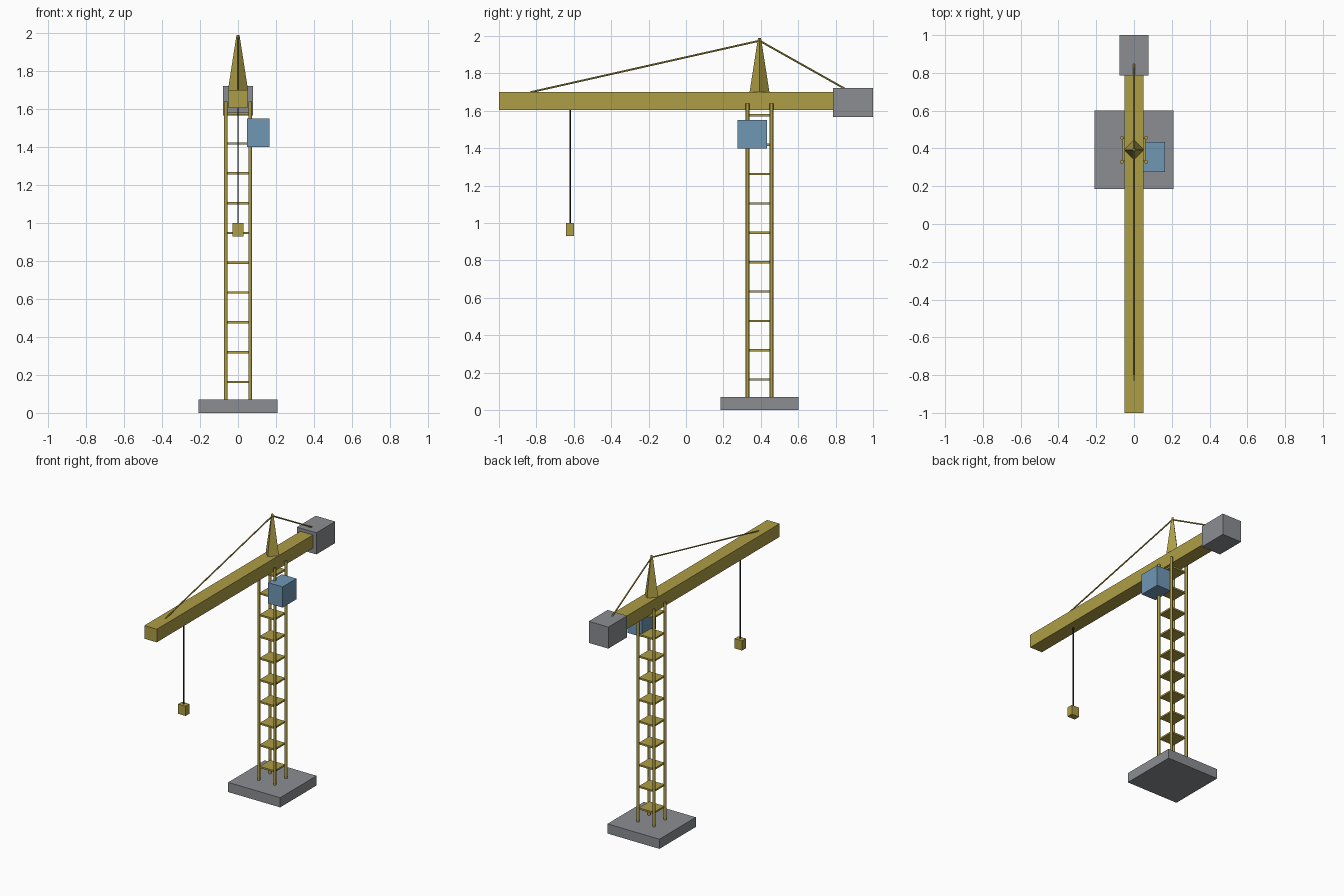
import bpy
from mathutils import Vector

default = bpy.data.objects.get("Cube")
if default:
    bpy.data.objects.remove(default, do_unlink=True)


def material(name, rgb):
    mat = bpy.data.materials.new(name)
    mat.use_nodes = True
    mat.diffuse_color = (*rgb, 1)
    mat.node_tree.nodes["Principled BSDF"].inputs["Base Color"].default_value = (*rgb, 1)
    return mat


YELLOW = material("crane yellow", (0.42, 0.34, 0.06))
GREY = material("concrete grey", (0.26, 0.27, 0.29))
BLUE = material("cab blue", (0.16, 0.31, 0.46))
BLACK = material("rope black", (0.02, 0.02, 0.02))


def box(name, low, high, mat):
    """Box between two opposite corners."""
    low, high = Vector(low), Vector(high)
    bpy.ops.mesh.primitive_cube_add(size=1, location=(low + high) / 2)
    obj = bpy.context.object
    obj.name = name
    obj.scale = high - low
    bpy.ops.object.transform_apply(location=False, rotation=False, scale=True)
    obj.data.materials.append(mat)
    return obj


def rod(name, start, end, radius, mat, sides=8):
    """Round bar between two points."""
    start, end = Vector(start), Vector(end)
    axis = end - start
    bpy.ops.mesh.primitive_cylinder_add(
        vertices=sides, radius=radius, depth=axis.length, location=(start + end) / 2,
        rotation=axis.to_track_quat("Z", "Y").to_euler())
    obj = bpy.context.object
    obj.name = name
    obj.data.materials.append(mat)
    bpy.ops.object.shade_smooth_by_angle(angle=1.0)
    return obj


MAST_Y = 0.393   # centre line of the tower
BASE = 0.208     # half width of the footing
LEG = 0.064      # leg offset from the centre line
PLATE = 0.06     # half width of a platform
JIB = 0.05       # half width of the jib

# Footing
box("base_slab", (-BASE, MAST_Y - BASE, 0), (BASE, MAST_Y + BASE, 0.07), GREY)

# Tower legs and platforms
for side, sx in (("right", -1), ("left", 1)):
    for end, sy in (("front", -1), ("back", 1)):
        x, y = sx * LEG, MAST_Y + sy * LEG
        rod(f"mast_leg_{end}_{side}", (x, y, 0.06), (x, y, 1.64), 0.01, YELLOW)
for i in range(10):
    z = 0.163 + 0.157 * i
    box(f"mast_platform_{i + 1}", (-PLATE, MAST_Y - PLATE, z - 0.006),
        (PLATE, MAST_Y + PLATE, z + 0.006), YELLOW)

# Jib, counterweight and cab
box("jib", (-JIB, -1, 1.605), (JIB, 0.8, 1.7), YELLOW)
box("counterweight", (-0.078, 0.785, 1.567), (0.078, 1, 1.723), GREY)
box("operator_cab", (0.048, 0.275, 1.4), (0.165, 0.433, 1.55), BLUE)

# Four-sided spire
bpy.ops.mesh.primitive_cone_add(vertices=4, radius1=0.053, radius2=0.008, depth=0.29,
                                location=(0, MAST_Y, 1.845))
spire = bpy.context.object
spire.name = "spire"
spire.data.materials.append(YELLOW)

# Stay cables
apex = (0, MAST_Y, 1.975)
rod("front_stay", apex, (0, -0.83, 1.7), 0.005, YELLOW, 6)
rod("rear_stay", apex, (0, 0.85, 1.718), 0.005, YELLOW, 6)

# Hoist rope and hook block
rod("hoist_rope", (0, -0.62, 0.99), (0, -0.62, 1.61), 0.004, BLACK, 6)
box("hook_block", (-0.03, -0.642, 0.93), (0.03, -0.598, 1.0), YELLOW)
